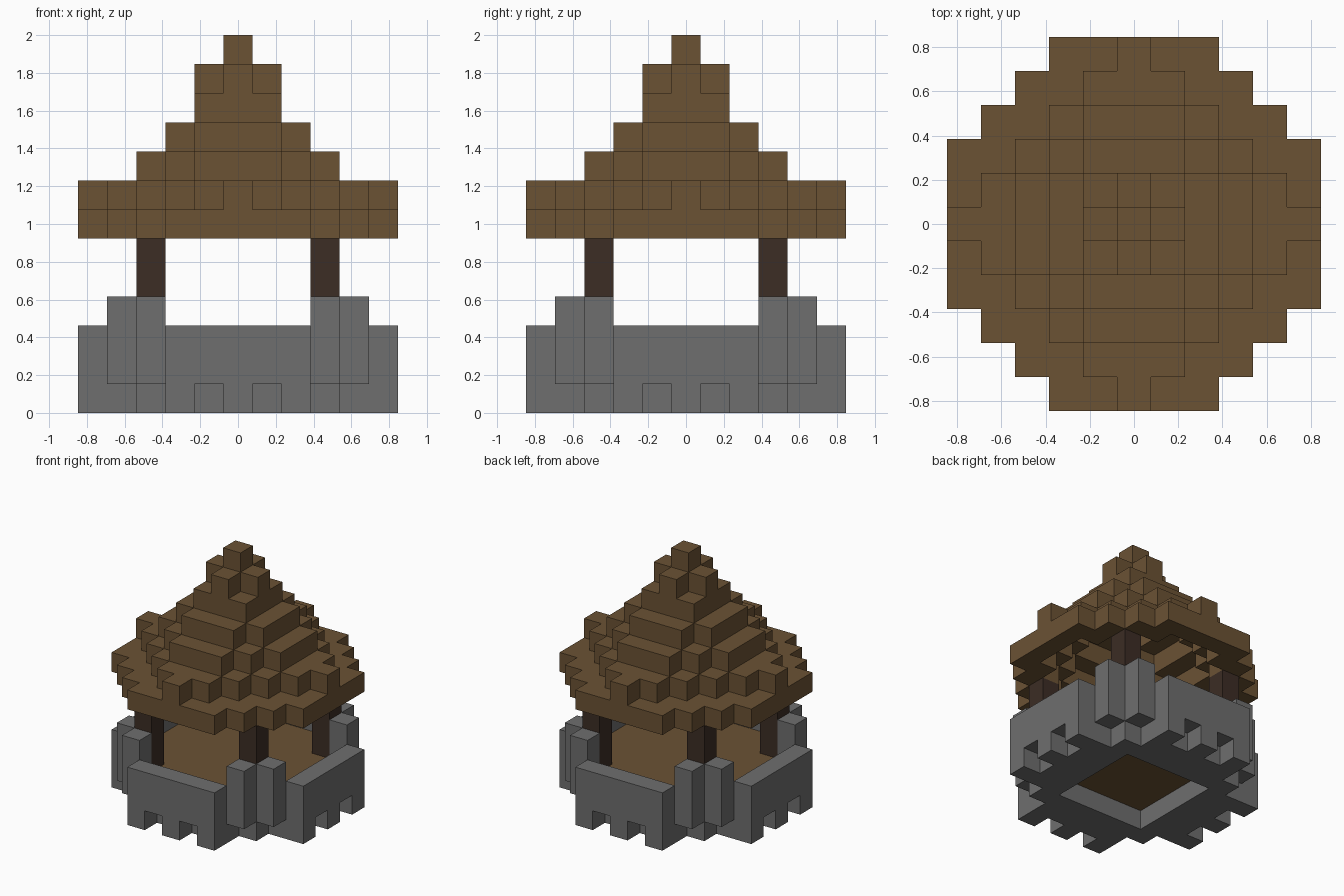
import bpy
import bmesh
from mathutils import Vector

UNIT = 2 / 13          # edge length of one block
SPAN = range(-5, 6)

cube = bpy.data.objects.get("Cube")
if cube:
    bpy.data.objects.remove(cube, do_unlink=True)


def make_material(name, rgb):
    mat = bpy.data.materials.new(name)
    mat.use_nodes = True
    mat.diffuse_color = (*rgb, 1)
    mat.node_tree.nodes["Principled BSDF"].inputs["Base Color"].default_value = (*rgb, 1)
    return mat


stone = make_material("grey stone", (0.156, 0.156, 0.156))
thatch = make_material("brown wood", (0.147, 0.084, 0.034))
dark_wood = make_material("dark wood", (0.045, 0.026, 0.018))


def block_object(name, cells, mat):
    """Build a mesh of the exposed faces of a set of unit blocks."""
    bm = bmesh.new()
    verts = {}

    def corner(p):
        key = tuple(round(c * 2) for c in p)
        if key not in verts:
            verts[key] = bm.verts.new(p * UNIT)
        return verts[key]

    for cell in cells:
        centre = Vector(cell) + Vector((0, 0, 0.5))
        for axis in range(3):
            for sign in (-1, 1):
                step = [0, 0, 0]
                step[axis] = sign
                if tuple(c + s for c, s in zip(cell, step)) in cells:
                    continue
                n = Vector(step)
                u = Vector([float(i == (axis + 1) % 3) for i in range(3)])
                v = n.cross(u)
                bm.faces.new([corner(centre + (n + u * a + v * b) / 2)
                              for a, b in ((-1, -1), (1, -1), (1, 1), (-1, 1))])
    mesh = bpy.data.meshes.new(name)
    bm.to_mesh(mesh)
    bm.free()
    mesh.materials.append(mat)
    obj = bpy.data.objects.new(name, mesh)
    bpy.context.collection.objects.link(obj)
    return obj


def layer(rule):
    """Plan cells chosen by a rule on (larger, smaller) distance from the centre."""
    return {(x, y) for x in SPAN for y in SPAN
            if rule(max(abs(x), abs(y)), min(abs(x), abs(y)))}


def stack(plan, levels):
    return {(x, y, z) for x, y in plan for z in levels}


# Stone base ring with drain notches and an open centre
foundation = layer(lambda a, b: a >= 3 and a + b <= 7
                   and (a, b) not in ((4, 3), (5, 1)))
block_object("foundation", stack(foundation, [0]), stone)

# Four low walls and paired corner buttresses
block_object("low_walls", stack(layer(lambda a, b: a == 5 and b <= 2), [1, 2]), stone)
block_object("corner_buttresses", stack(layer(lambda a, b: (a, b) == (4, 3)), [1, 2, 3]), stone)

# Raised floor
block_object("floor", stack(layer(lambda a, b: a <= 4 and a + b <= 6 and b < 3), [1]), thatch)

# Four posts carrying the roof
block_object("roof_posts", stack(layer(lambda a, b: a == b == 3), range(1, 6)), dark_wood)

# Stepped roof: (largest reach, allowed width at each reach) per level, bottom up
reach_tables = [
    {5: 2, 4: 3, 3: 4},
    {5: 0, 4: 1, 3: 2},
    {3: 1},
    {2: 1},
    {},
    {1: 0},
    {0: 0},
]
core = [2, 2, 2, 1, 1, 0, 0]
plans = [layer(lambda a, b, t=t, c=c: a <= c or b <= t.get(a, -1))
         for t, c in zip(reach_tables, core)]

# Hollow out every block that is covered above and enclosed on all sides
roof = set()
for i, plan in enumerate(plans):
    above = plans[i + 1] if i + 1 < len(plans) else set()
    for x, y in plan:
        enclosed = {(x + 1, y), (x - 1, y), (x, y + 1), (x, y - 1)} <= plan
        if not (enclosed and (x, y) in above):
            roof.add((x, y, 6 + i))
block_object("stepped_roof", roof, thatch)
